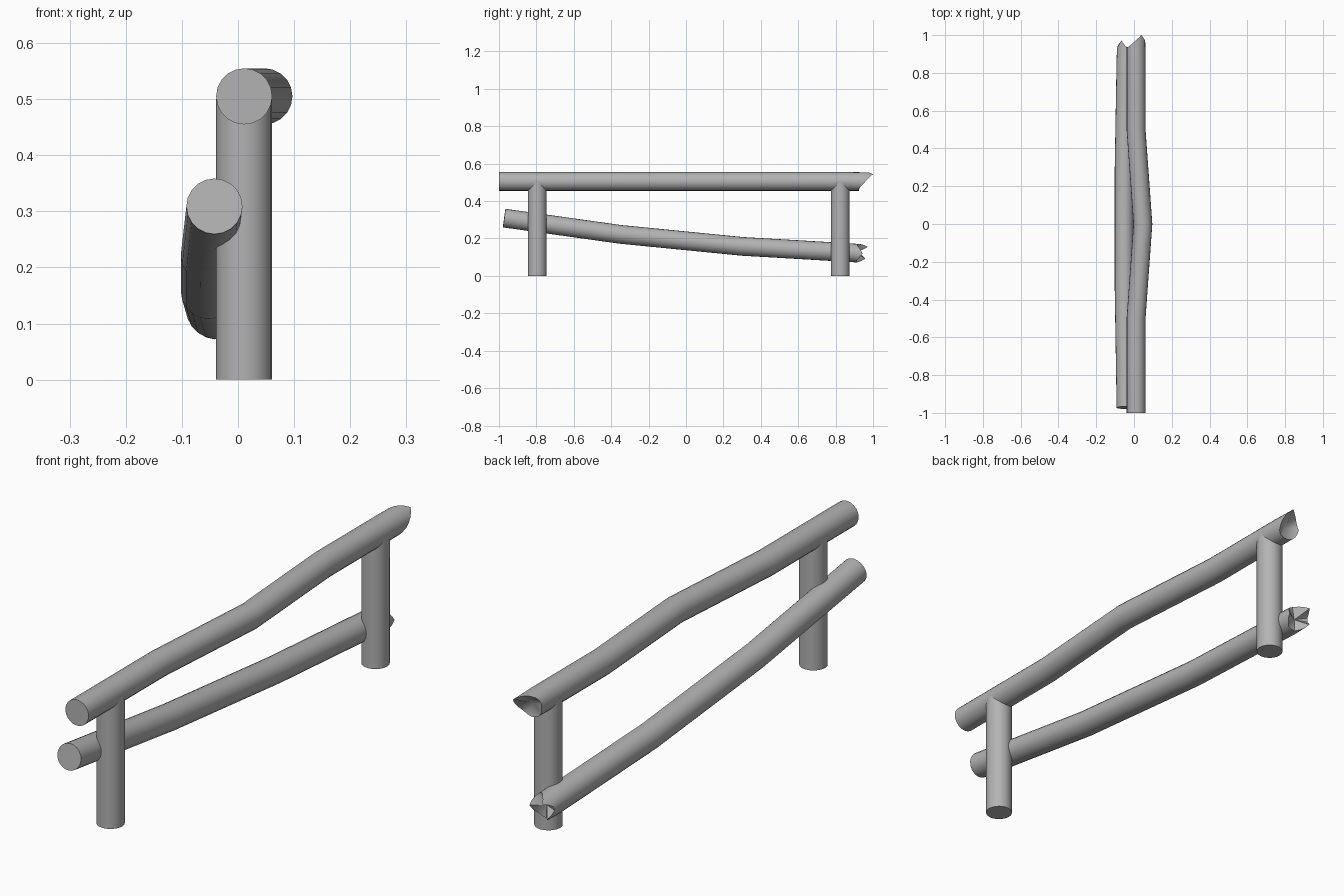
import bpy, bmesh, math
from mathutils import Vector

cube = bpy.data.objects.get("Cube")
if cube:
    bpy.data.objects.remove(cube, do_unlink=True)

SIDES = 20
R = 0.05

mat = bpy.data.materials.new("plain grey")
mat.use_nodes = True
GREY = (0.45, 0.45, 0.45, 1)
mat.diffuse_color = GREY
mat.node_tree.nodes["Principled BSDF"].inputs["Base Color"].default_value = GREY


def finish(bm, name):
    bmesh.ops.recalc_face_normals(bm, faces=bm.faces)
    mesh = bpy.data.meshes.new(name)
    bm.to_mesh(mesh)
    bm.free()
    obj = bpy.data.objects.new(name, mesh)
    bpy.context.collection.objects.link(obj)
    mesh.materials.append(mat)
    bpy.ops.object.select_all(action='DESELECT')
    obj.select_set(True)
    bpy.context.view_layer.objects.active = obj
    bpy.ops.object.shade_smooth_by_angle(angle=math.radians(35))


def post(name, y):
    bm = bmesh.new()
    bmesh.ops.create_cone(bm, cap_ends=True, segments=SIDES, radius1=R, radius2=R, depth=0.5)
    bmesh.ops.translate(bm, verts=bm.verts, vec=(0.011, y, 0.25))
    finish(bm, name)


def rail(name, path, spikes, base, hollow):
    """Sweep a round log along path; spikes are (angle, width, length, inward pull)."""
    pts = [Vector(p) for p in path]
    bm = bmesh.new()
    rings = []
    for i, p in enumerate(pts):
        t = (pts[min(i + 1, len(pts) - 1)] - pts[max(i - 1, 0)]).normalized()
        side = t.cross(Vector((0, 0, 1))).normalized()
        up = side.cross(t)
        ring = []
        for k in range(SIDES):
            a = math.tau * k / SIDES
            ring.append(bm.verts.new(p + R * (math.cos(a) * side + math.sin(a) * up)))
        rings.append(ring)
    # splintered rim beyond the last ring
    end, rim = pts[-1], []
    for k, v in enumerate(rings[-1]):
        ang, length, pull = 360 * k / SIDES, base, 0
        for at, width, extra, inward in spikes:
            d = abs((ang - at + 180) % 360 - 180)
            f = max(0, 1 - d / width)
            length += extra * f
            pull += inward * f
        rim.append(bm.verts.new(end + (v.co - end) * (1 - pull) + t * length))
    rings.append(rim)
    for a, b in zip(rings, rings[1:]):
        for k in range(SIDES):
            n = (k + 1) % SIDES
            bm.faces.new((a[k], a[n], b[n], b[k]))
    bm.faces.new(rings[0])
    # hollow broken face
    core = bm.verts.new(end + t * hollow)
    for k in range(SIDES):
        bm.faces.new((rim[k], rim[(k + 1) % SIDES], core))
    finish(bm, name)


post("front_post", -0.795)
post("back_post", 0.825)

rail("upper_rail",
     [(0.011, -1, 0.505), (0.011, -0.5, 0.505), (0.047, 0, 0.505),
      (0.011, 0.5, 0.505), (0.011, 0.88, 0.505)],
     [(54, 100, 0.075, 0.05), (180, 60, 0.015, 0)], 0.045, 0.035)

rail("lower_rail",
     [(-0.042, -0.972, 0.309), (-0.052, -0.35, 0.222),
      (-0.052, 0.3, 0.158), (-0.042, 0.88, 0.124)],
     [(126, 54, 0.055, 0.1), (216, 54, 0.045, 0.1), (0, 54, 0.03, 0)], 0.035, 0.03)
